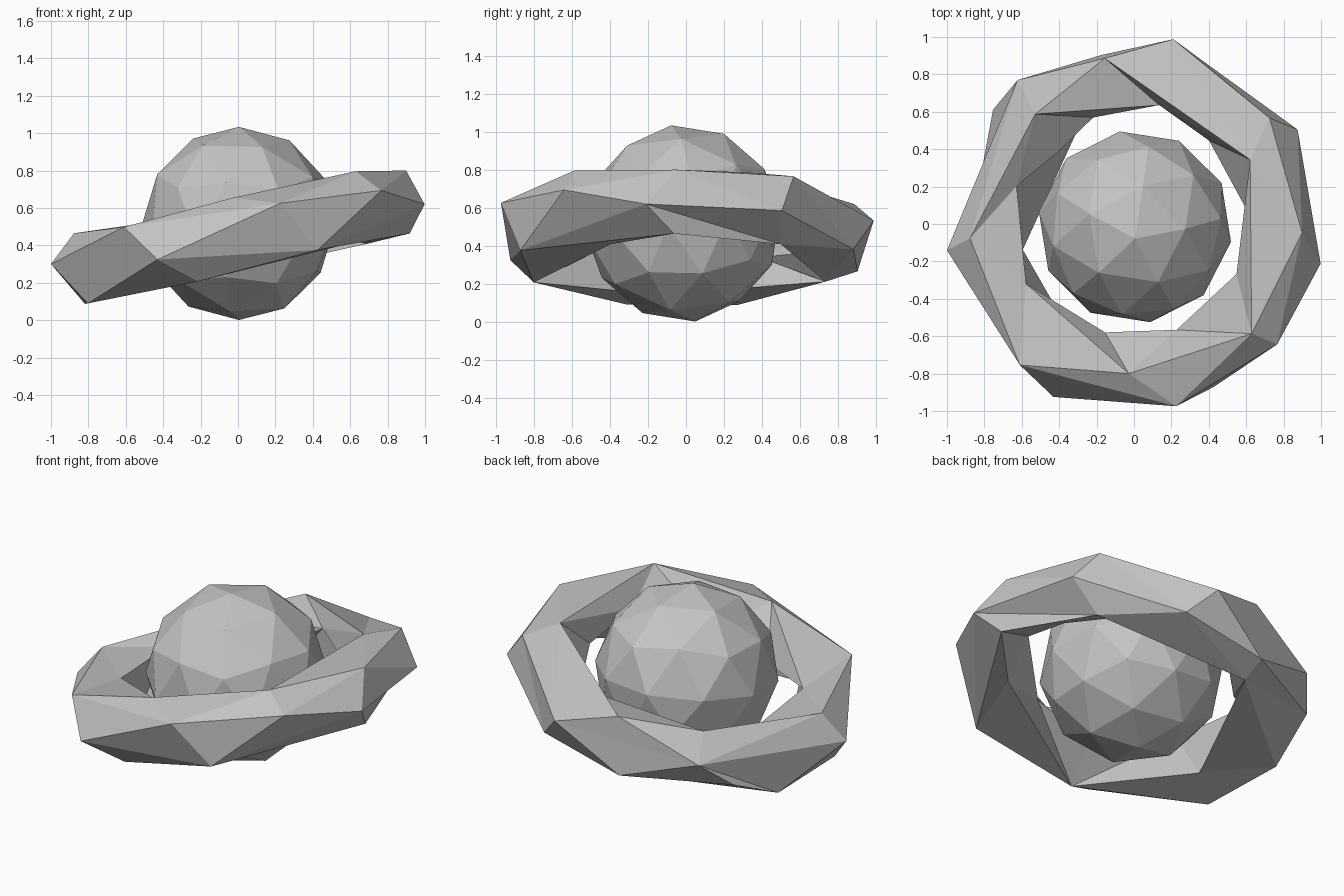
import bpy
import bmesh
from math import radians, sin, cos
from mathutils import Matrix

default_cube = bpy.data.objects.get("Cube")
if default_cube:
    bpy.data.objects.remove(default_cube, do_unlink=True)

# One plain grey rock material
rock = bpy.data.materials.new("rock_grey")
rock.use_nodes = True
rock_colour = (0.55, 0.55, 0.55, 1)
rock.diffuse_color = rock_colour
principled = rock.node_tree.nodes["Principled BSDF"]
principled.inputs["Base Color"].default_value = rock_colour
principled.inputs["Roughness"].default_value = 0.9


def finish_object(name, mesh_builder):
    """Turn a bmesh into a flat shaded object with the rock material."""
    bmesh.ops.recalc_face_normals(mesh_builder, faces=mesh_builder.faces[:])
    mesh = bpy.data.meshes.new(name)
    mesh_builder.to_mesh(mesh)
    mesh_builder.free()
    mesh.materials.append(rock)
    created = bpy.data.objects.new(name, mesh)
    bpy.context.collection.objects.link(created)
    return created


# Planet: a coarse faceted ball with its pole leaning towards the front
planet_builder = bmesh.new()
bmesh.ops.create_icosphere(planet_builder, subdivisions=2, radius=0.52)
lean = Matrix.Rotation(radians(7), 4, "X") @ Matrix.Rotation(radians(9), 4, "Z")
placement = Matrix.Translation((0.005, -0.015, 0.517))
bmesh.ops.transform(planet_builder, matrix=placement @ lean, verts=planet_builder.verts[:])
finish_object("planet", planet_builder)

# Ring: five uneven loops, each point given as angle, radius and height in hundredths
upper_ridge = [(29, 71, 66), (100, 90, 65), (132, 79, 62), (185, 88, 64),
               (231, 97, 62), (268, 80, 66), (317, 86, 67)]
outer_rim = [(38, 92, 62), (78, 101, 49), (129, 99, 52), (188, 101, 50),
             (231, 97, 62), (283, 100, 58), (320, 100, 54), (357, 90, 62)]
lower_rim = [(30, 101, 41), (68, 95, 31), (101, 92, 30), (141, 97, 40), (162, 86, 25),
             (201, 86, 25), (245, 102, 41), (296, 97, 29), (348, 102, 42)]
underside = [(36, 85, 27), (105, 76, 25), (193, 61, 26), (255, 83, 25),
             (326, 71, 29), (356, 92, 28)]
inner_wall = [(9, 60, 45), (48, 60, 45), (78, 65, 55), (111, 61, 40), (137, 56, 42),
              (162, 66, 55), (209, 66, 56), (255, 60, 42), (292, 61, 45), (334, 61, 55)]

RING_SLOPE = 0.2


def add_loop(builder, points):
    """Place the points of one loop on the sloping ring plane."""
    loop = []
    for angle, radius, height in points:
        x = cos(radians(angle)) * radius / 100
        y = sin(radians(angle)) * radius / 100
        vertex = builder.verts.new((x, y, height / 100 + RING_SLOPE * x))
        loop.append((angle, vertex))
    return loop


def zip_loops(builder, first, second, lead):
    """Join two loops with a band of triangles; the second runs ahead by the lead angle."""
    def entry(loop, index):
        turns, position = divmod(index, len(loop))
        angle, vertex = loop[position]
        return angle + turns * 360, vertex

    i = j = 0
    while i < len(first) or j < len(second):
        next_first, vertex_first = entry(first, i + 1)
        next_second, vertex_second = entry(second, j + 1)
        corner_first = entry(first, i)[1]
        corner_second = entry(second, j)[1]
        step_first = j >= len(second) or (
            i < len(first) and next_first <= next_second - lead)
        if step_first:
            builder.faces.new((corner_first, corner_second, vertex_first))
            i += 1
        else:
            builder.faces.new((corner_first, corner_second, vertex_second))
            j += 1


ring_builder = bmesh.new()
profiles = (upper_ridge, outer_rim, lower_rim, underside, inner_wall)
leads = (0, 0, 12, 0, 22)
loops = [add_loop(ring_builder, points) for points in profiles]
for index, lead in enumerate(leads):
    zip_loops(ring_builder, loops[index], loops[(index + 1) % len(loops)], lead)
# The ridge and the rim meet in one corner
bmesh.ops.remove_doubles(ring_builder, verts=ring_builder.verts[:], dist=0.001)
finish_object("ring", ring_builder)
